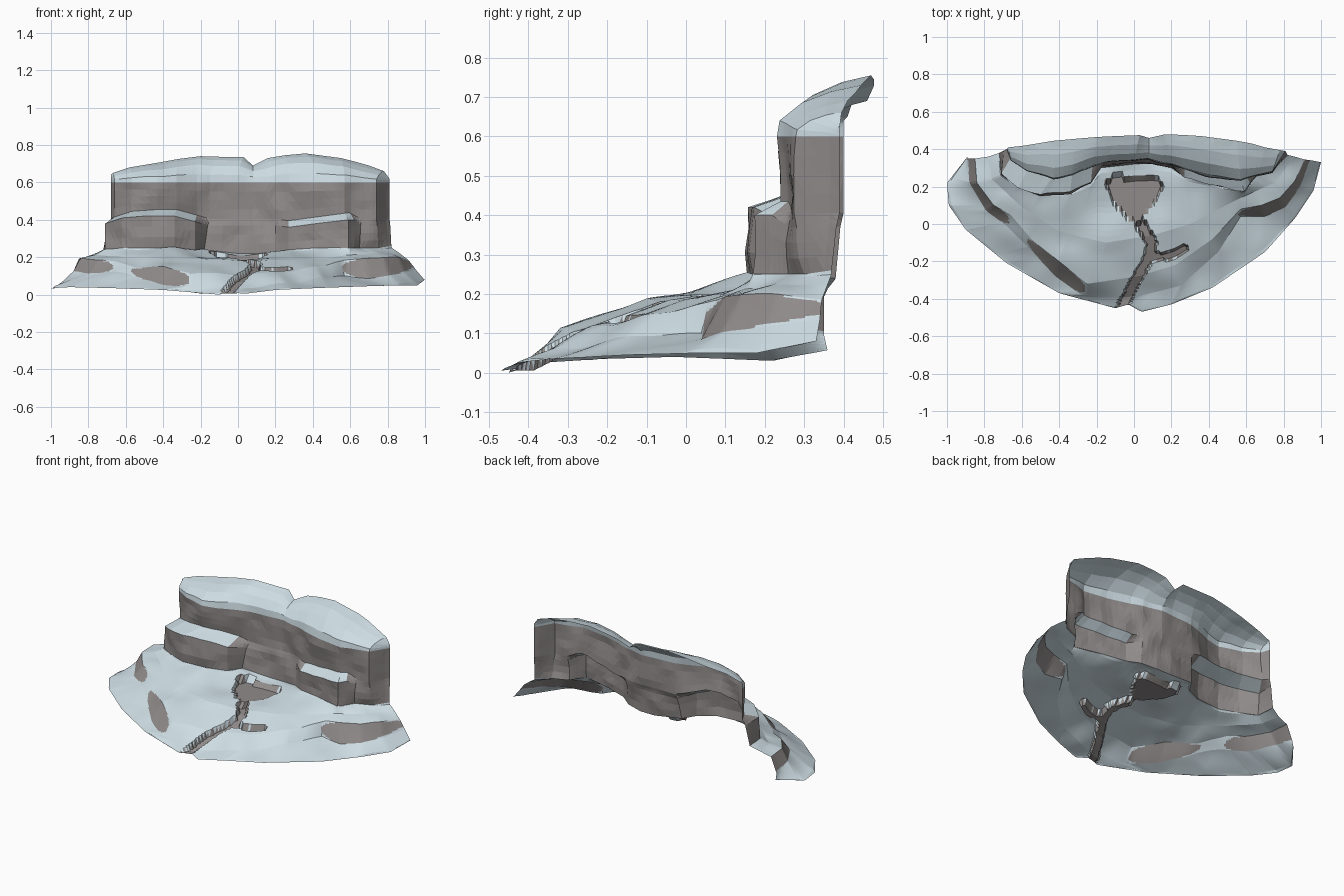
import bpy, bmesh, math
from mathutils import Vector, noise

if "Cube" in bpy.data.objects:
    bpy.data.objects.remove(bpy.data.objects["Cube"])


def material(name, rgb):
    m = bpy.data.materials.new(name)
    m.diffuse_color = (*rgb, 1)
    m.use_nodes = True
    m.node_tree.nodes["Principled BSDF"].inputs["Base Color"].default_value = m.diffuse_color
    return m


SNOW = material("pale_snow", (0.62, 0.73, 0.78))
ROCK = material("grey_rock", (0.28, 0.26, 0.255))


def by_length(points, n):
    """Resample a polyline evenly along its length."""
    p = [Vector(q) for q in points]
    d = [0]
    for a, b in zip(p, p[1:]):
        d.append(d[-1] + (b - a).length)
    out, k = [], 0
    for i in range(n + 1):
        s = d[-1] * i / n
        while k < len(p) - 2 and s > d[k + 1]:
            k += 1
        out.append(p[k].lerp(p[k + 1], min(1, (s - d[k]) / (d[k + 1] - d[k]))))
    return out


def by_station(points, n):
    """Split every segment of a polyline into n parts."""
    p = [Vector(q) for q in points]
    return [a.lerp(b, i / n) for a, b in zip(p, p[1:]) for i in range(n)] + [p[-1]]


def loft(name, rows, is_rock, shape=None):
    """Skin a list of equal-length rows; is_rock(centre, row, column) picks the colour."""
    bm = bmesh.new()
    grid = [[bm.verts.new(shape(p, r, c) if shape else p) for c, p in enumerate(row)]
            for r, row in enumerate(rows)]
    for r in range(len(rows) - 1):
        for c in range(len(rows[0]) - 1):
            f = bm.faces.new((grid[r][c], grid[r][c + 1], grid[r + 1][c + 1], grid[r + 1][c]))
            f.material_index = int(is_rock(f.calc_center_median(), r, c))
    bmesh.ops.triangulate(bm, faces=bm.faces[:])
    me = bpy.data.meshes.new(name)
    bm.to_mesh(me)
    bm.free()
    me.materials.append(SNOW)
    me.materials.append(ROCK)
    ob = bpy.data.objects.new(name, me)
    bpy.context.collection.objects.link(ob)
    return ob


def bands(curves, counts):
    """Insert straight in-between rows between neighbouring curves."""
    rows = []
    for a, b, n in zip(curves, curves[1:], counts):
        rows += [[p.lerp(q, i / n) for p, q in zip(a, b)] for i in range(n)]
    return rows + [curves[-1]]


# ---- shared foot line of the cliff
foot = [(-.72, .38, .24), (-.71, .26, .24), (-.62, .20, .25), (-.5, .155, .25), (-.34, .17, .25),
        (-.23, .22, .24), (-.18, .30, .24), (0, .32, .22), (.1, .32, .22), (.2, .30, .23),
        (.27, .25, .24), (.42, .21, .25), (.59, .17, .25), (.62, .21, .25), (.65, .26, .25),
        (.75, .30, .25), (.82, .37, .26)]

# ---- snowy apron: outer edge, bottom and top of the low steps, plateau, cliff foot
edge = [(-.89, .36, .06), (-1, .22, .03), (-.99, .1, .035), (-.9, -.03, .04), (-.68, -.21, .035),
        (-.4, -.37, .025), (-.1, -.45, 0), (-.03, -.43, .01), (.04, -.47, .005), (.2, -.43, .025),
        (.42, -.34, .035), (.7, -.15, .045), (.86, .03, .05), (.96, .18, .05), (1, .33, .08)]
step_low = [(-.89, .35, .10), (-.88, .22, .12), (-.79, .07, .12), (-.68, -.01, .12), (-.57, -.12, .11),
            (-.42, -.28, .06), (-.28, -.38, .04), (-.03, -.40, .03), (.25, -.33, .06), (.45, -.15, .09),
            (.57, .04, .10), (.70, .04, .09), (.81, .09, .10), (.89, .2, .12), (.95, .34, .14)]
step_top = [(-.85, .35, .19), (-.84, .22, .19), (-.75, .10, .19), (-.66, .05, .18), (-.55, -.08, .15),
            (-.40, -.20, .15), (-.25, -.32, .11), (.02, -.28, .11), (.22, -.22, .12), (.42, -.08, .15),
            (.57, .08, .18), (.68, .1, .19), (.78, .14, .195), (.86, .23, .20), (.91, .345, .195)]
plateau = [(-.78, .36, .215), (-.76, .24, .21), (-.6, .09, .2), (-.4, -.04, .195), (-.15, -.1, .185),
           (.1, -.06, .18), (.3, 0, .19), (.55, .13, .2), (.75, .22, .22), (.86, .36, .235)]
crack = [(-.07, -.46), (0, -.32), (.085, -.17), (.095, -.1), (.03, .01)]
branch = [(.1, -.175), (.19, -.17), (.27, -.13)]
pond = [(-.16, .23), (-.1, .252), (.1, .252), (.16, .21), (.1, .1), (.03, .01), (-.02, .02), (-.1, .1)]
patches = [(-.8, .13), (-.415, .155), (.75, .19)]      # centre x, half width


def near(p, line, width):
    for a, b in zip(line, line[1:]):
        a, b, q = Vector(a), Vector(b), Vector((p.x, p.y))
        t = max(0, min(1, (q - a).dot(b - a) / (b - a).length_squared))
        if (q - a.lerp(b, t)).length < width:
            return True
    return False


def in_pond(p):
    hit = False
    for (ax, ay), (bx, by) in zip(pond, pond[1:] + pond[:1]):
        if (ay > p.y) != (by > p.y) and p.x < ax + (p.y - ay) * (bx - ax) / (by - ay):
            hit = not hit
    return hit


COUNT, BAND = 180, 13


def apron_shape(p, r, c):
    p = p.copy()
    if 0 < r < 4 * BAND:
        p.z += .014 * noise.noise(p * 6)
    if in_pond(p):
        p.z = .185
    elif near(p, crack, .027) or near(p, branch, .02):
        p.z = max(.005, p.z - .035)
    return p


def apron_rock(p, r, c):
    if in_pond(p) or near(p, crack, .027) or near(p, branch, .022):
        return True
    if BAND <= r < 2 * BAND:
        v = abs((r + .5) / BAND - 1.5) * 2
        return any(abs((p.x - m) / h) ** 3 + v ** 3 < 1.05 for m, h in patches)
    return False


curves = [by_length(k, COUNT) for k in (edge, step_low, step_top, plateau, foot)]
loft("snow_apron", bands(curves, [BAND] * 4), apron_rock, apron_shape)

# ---- cliff: wall line, ledge heights and the back rim of the snow cap
wall = [(-.68, .4), (-.66, .34), (-.57, .28), (-.43, .24), (-.33, .26), (-.22, .31), (-.15, .33),
        (0, .34), (.08, .345), (.2, .32), (.27, .29), (.42, .255), (.57, .23), (.6, .24),
        (.66, .26), (.74, .28), (.81, .39)]
ledge = [0, .38, .41, .42, .42, .39, 0, 0, 0, 0, .36, .38, .40, .40, 0, 0, 0]
rim = [(-.68, .4, .64), (-.67, .41, .65), (-.58, .42, .68), (-.43, .445, .705), (-.32, .455, .725),
       (-.2, .465, .74), (-.1, .47, .737), (.03, .475, .735), (.08, .46, .69), (.16, .478, .73),
       (.25, .477, .745), (.36, .47, .755), (.55, .445, .73), (.63, .43, .71), (.7, .41, .69),
       (.78, .395, .66), (.81, .39, .62)]

lip, shelf, brow = [], [], []
for f, w, h in zip(foot, wall, ledge):
    k = 0 if h else .6
    lip.append((f[0] + (w[0] - f[0]) * k, f[1] + (w[1] - f[1]) * k, h or .37))
    shelf.append((w[0], w[1] + (.012 if h else 0), (h or .37) + .035))
    brow.append((w[0], w[1], .6))


def cap_row(f, g):
    return [tuple(Vector(((b[0] + (t[0] - b[0]) * f), b[1] + (t[1] - b[1]) * f,
                          b[2] + (t[2] - b[2]) * g))) for b, t in zip(brow, rim)]


SUB = 4
cliff = [by_station(k, SUB) for k in
         (foot, lip, shelf, brow, cap_row(.03, .3), cap_row(.3, .66), cap_row(.65, .88), rim)]
counts = [3, 2, 4, 1, 2, 2, 2]


def cliff_shape(p, r, c):
    p = p.copy()
    if 0 < r < sum(counts) and 0 < c < SUB * 16:
        n = noise.noise(Vector((p.x * 9, 3.1, p.z * 8)))
        p.y += n * (.016 if r < 9 else .006)
        if r > 9:
            p.z += .006 * n
    return p


def cliff_rock(p, r, c):
    s = c // SUB
    on_ledge = 3 <= r < 5 and ledge[s] > 0 and ledge[s + 1] > 0
    return r < 9 and not on_ledge


loft("cliff_with_ledges_and_snow_cap", bands(cliff, counts), cliff_rock, cliff_shape)
